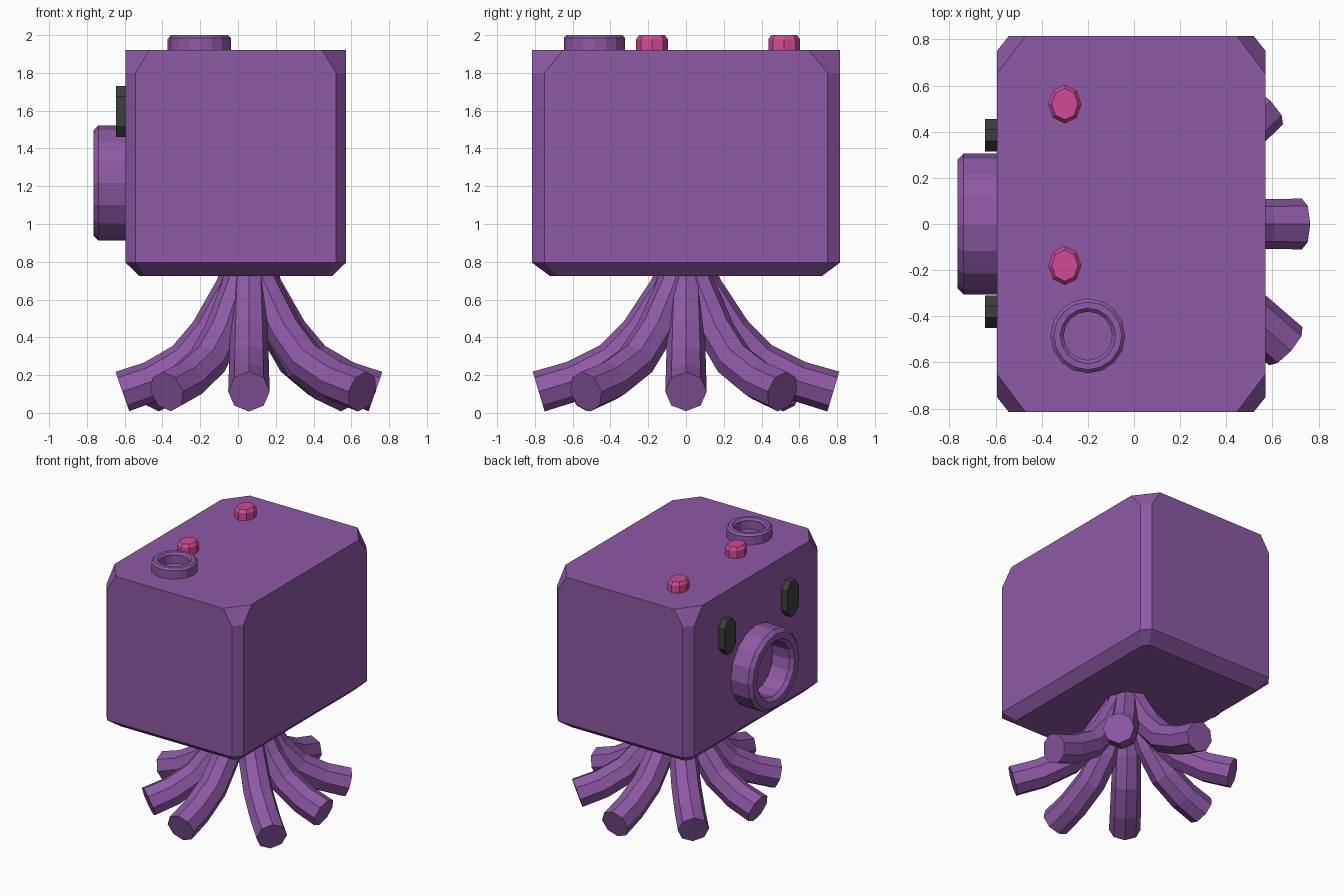
import bpy, bmesh
from math import cos, sin, pi
from mathutils import Vector, Matrix

if "Cube" in bpy.data.objects:
    bpy.data.objects.remove(bpy.data.objects["Cube"])


def material(name, rgb):
    m = bpy.data.materials.new(name)
    m.diffuse_color = (*rgb, 1)
    m.use_nodes = True
    m.node_tree.nodes["Principled BSDF"].inputs["Base Color"].default_value = m.diffuse_color
    return m


PURPLE = material("purple", (0.27, 0.10, 0.38))
PINK = material("pink", (0.63, 0.07, 0.31))
DARK = material("dark", (0.045, 0.05, 0.045))


def loft(name, rings, mat, matrix=Matrix(), closed=False):
    """Skin equal-sized rings of points; cap the ends unless the loop closes."""
    bm = bmesh.new()
    vr = [[bm.verts.new(matrix @ Vector(p)) for p in ring] for ring in rings]
    pairs = list(zip(vr, vr[1:]))
    if closed:
        pairs.append((vr[-1], vr[0]))
    else:
        bm.faces.new(vr[0][::-1])
        bm.faces.new(vr[-1])
    for a, b in pairs:
        n = len(a)
        for i in range(n):
            j = (i + 1) % n
            bm.faces.new((a[i], a[j], b[j], b[i]))
    bmesh.ops.recalc_face_normals(bm, faces=bm.faces[:])
    me = bpy.data.meshes.new(name)
    bm.to_mesh(me)
    bm.free()
    me.materials.append(mat)
    ob = bpy.data.objects.new(name, me)
    bpy.context.collection.objects.link(ob)
    return ob


def octagon(hx, hy, cx, cy, z):
    """Rectangle with cut corners."""
    return [(hx, -hy + cy, z), (hx, hy - cy, z), (hx - cx, hy, z), (-hx + cx, hy, z),
            (-hx, hy - cy, z), (-hx, -hy + cy, z), (-hx + cx, -hy, z), (hx - cx, -hy, z)]


def ellipse(rx, ry, z, n):
    return [(rx * cos(2 * pi * i / n), ry * sin(2 * pi * i / n), z) for i in range(n)]


# Body block: cut corners, larger cuts at the top, sloped lower edge
BX = -0.012
loft("body", [octagon(0.51, 0.72, 0.03, 0.04, 0.725),
              octagon(0.583, 0.815, 0.052, 0.065, 0.795),
              octagon(0.583, 0.815, 0.052, 0.065, 1.80),
              octagon(0.583, 0.815, 0.125, 0.165, 1.92)],
     PURPLE, Matrix.Translation((BX, 0, 0)))


# Hollow rings: snout on the -x face, spout on the top
def tube(name, r_out, r_in, h, bevel, matrix):
    prof = [(r_out, -0.02), (r_out, h - bevel), (r_out - bevel, h),
            (r_in + bevel, h), (r_in, h - bevel), (r_in, -0.02)]
    loft(name, [ellipse(r, r, z, 16) for r, z in prof], PURPLE, matrix, closed=True)


TO_LEFT = Matrix.Rotation(-pi / 2, 4, 'Y')     # local z -> -x, local x -> z
tube("snout", 0.305, 0.205, 0.17, 0.026, Matrix.Translation((-0.595, 0, 1.217)) @ TO_LEFT)
tube("spout", 0.162, 0.105, 0.08, 0.015, Matrix.Translation((-0.2, -0.485, 1.92)))

# Pink nubs on the top
for i, y in enumerate((0.52, -0.18)):
    loft(f"nub_{i + 1}", [ellipse(0.072, 0.084, -0.02, 8), ellipse(0.072, 0.084, 0.058, 8),
                          ellipse(0.057, 0.068, 0.08, 8)],
         PINK, Matrix.Translation((-0.3, y, 1.92)))

# Dark eyes on the -x face
for i, y in enumerate((0.385, -0.38)):
    loft(f"eye_{i + 1}", [octagon(0.135, 0.07, 0.055, 0.045, z) for z in (-0.02, 0.05)],
         DARK, Matrix.Translation((-0.595, y, 1.595)) @ TO_LEFT)

# Eight tentacles: one curved path, turned and stretched to each tip
PATH = [(0.06, 0.80, 0.085), (0.10, 0.67, 0.09), (0.245, 0.43, 0.10),
        (0.39, 0.275, 0.105), (0.59, 0.17, 0.108), (0.78, 0.113, 0.11)]
TIPS = [(0.67, 0), (0.51, 0.51), (0, 0.78), (-0.50, 0.54),
        (-0.67, 0), (-0.435, -0.55), (0, -0.78), (0.60, -0.53)]
for k, tip in enumerate(TIPS):
    out = Vector((*tip, 0))
    s = out.length / 0.78
    out.normalize()
    side = Vector((-out.y, out.x, 0))
    rings = []
    for i, (r, z, w) in enumerate(PATH):
        a, b = PATH[max(i - 1, 0)], PATH[min(i + 1, len(PATH) - 1)]
        along = (out * (b[0] - a[0]) * s + Vector((0, 0, b[1] - a[1]))).normalized()
        up = side.cross(along)
        c = Vector((0.058, 0, z)) + out * r * s
        rings.append([c + w * (side * cos(j * pi / 4) + up * sin(j * pi / 4)) for j in range(8)])
    loft(f"tentacle_{k + 1}", rings, PURPLE)
